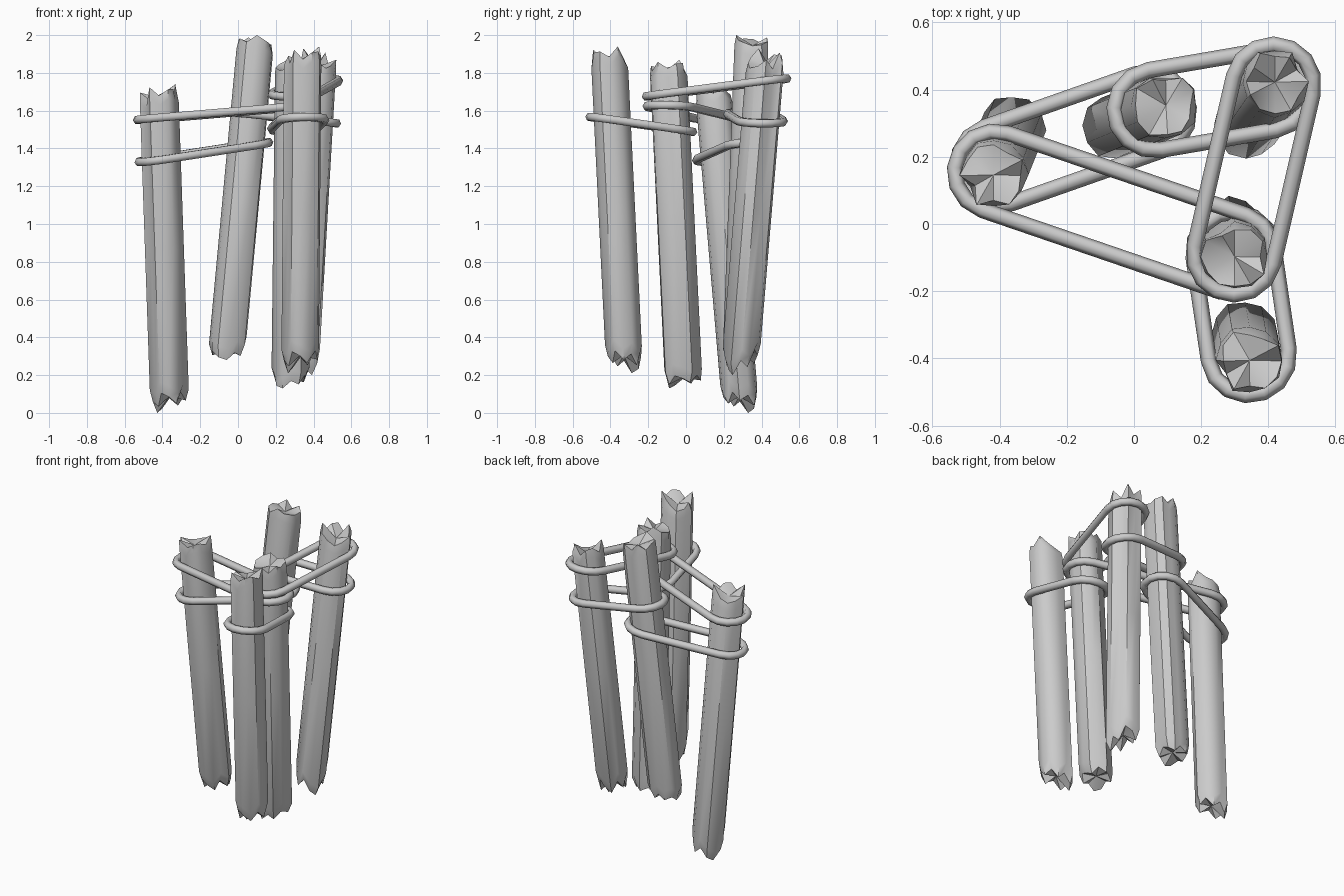
import bpy, bmesh, math, random
from mathutils import Vector

if "Cube" in bpy.data.objects:
    bpy.data.objects.remove(bpy.data.objects["Cube"])

SIDES = 12
R = 0.1          # log radius
LOOP_R = 0.12    # rope centreline radius around a log
ROPE = 0.024     # rope thickness radius
JAG = [0.0, 0.55, 0.3, 0.95, 0.75, 0.45, 1.0, 0.6, 0.85, 0.35, 0.7, 0.2]

# name: (bottom x, y, z), (top x, y, z), bottom jag depth, top jag depth
LOGS = {
    "left":   ((-0.36, 0.29, 0.0), (-0.42, 0.14, 1.74), 0.11, 0.08),
    "front":  ((0.33, -0.325, 0.21), (0.345, -0.41, 1.94), 0.12, 0.09),
    "middle": ((0.28, -0.015, 0.13), (0.30, -0.10, 1.87), 0.07, 0.06),
    "right":  ((0.325, 0.285, 0.20), (0.425, 0.43, 1.93), 0.14, 0.11),
    "back":   ((-0.06, 0.29, 0.28), (0.10, 0.355, 2.0), 0.07, 0.06),
}


def axis_at(name, z):
    b, t = Vector(LOGS[name][0]), Vector(LOGS[name][1])
    return b.lerp(t, (z - b.z) / (t.z - b.z))


def finish(bm, name, angle):
    bmesh.ops.recalc_face_normals(bm, faces=bm.faces)
    me = bpy.data.meshes.new(name)
    bm.to_mesh(me)
    bm.free()
    ob = bpy.data.objects.new(name, me)
    bpy.context.collection.objects.link(ob)
    bpy.ops.object.select_all(action='DESELECT')
    ob.select_set(True)
    bpy.context.view_layer.objects.active = ob
    bpy.ops.object.shade_smooth_by_angle(angle=math.radians(angle))


def bridge(bm, r1, r2):
    n = len(r1)
    for i in range(n):
        j = (i + 1) % n
        bm.faces.new((r1[i], r1[j], r2[j], r2[i]))


def make_log(name, seed):
    b, t, bj, tj = LOGS[name]
    rng = random.Random(seed)
    off = rng.randrange(SIDES)
    prof = [rng.uniform(0.94, 1.05) for _ in range(SIDES)]
    prof[off] = 0.82                                   # bark groove
    low = [b[2] + bj * JAG[(i + off) % SIDES] for i in range(SIDES)]
    high = [t[2] - tj * JAG[(i * 5 + off) % SIDES] for i in range(SIDES)]
    low_r = [rng.uniform(0.72, 0.92) for _ in range(SIDES)]
    high_r = [rng.choice((0.78, 0.92, 0.98)) for _ in range(SIDES)]
    one = [1.0] * SIDES
    bm = bmesh.new()

    def ring(zs, scale):
        vs = []
        for i in range(SIDES):
            a = 2 * math.pi * i / SIDES
            r = R * prof[i] * scale[i]
            c = axis_at(name, zs[i])
            vs.append(bm.verts.new((c.x + r * math.cos(a), c.y + r * math.sin(a), zs[i])))
        return vs

    rings = [ring(low, low_r),
             ring([z + 0.06 for z in low], one),
             ring([(b[2] + t[2]) / 2] * SIDES, one),
             ring([z - 0.05 for z in high], one),
             ring(high, high_r)]
    for r1, r2 in zip(rings, rings[1:]):
        bridge(bm, r1, r2)
    # splintered, slightly hollow ends
    for rim, z in ((rings[0], b[2] + bj * 0.8), (rings[-1], t[2] - tj * 0.9)):
        c = bm.verts.new(axis_at(name, z))
        for i in range(SIDES):
            bm.faces.new((rim[i], rim[(i + 1) % SIDES], c))
    finish(bm, name + "_log", 38)


def make_rope(n1, z1, n2, z2):
    p, q = axis_at(n1, z1), axis_at(n2, z2)
    d = (q - p).normalized()
    side = Vector((-d.y, d.x, 0)).normalized()
    up = d.cross(side)
    # stadium path: a half circle round each log
    path = []
    for c, start in ((q, -90), (p, 90)):
        for k in range(8):
            a = math.radians(start + 180 * k / 7)
            out = d * math.cos(a) + side * math.sin(a)
            path.append((c + out * LOOP_R, out))
    bm = bmesh.new()
    rings = []
    for c, out in path:
        rings.append([bm.verts.new(c + ROPE * (out * math.cos(a) + up * math.sin(a)))
                      for a in (math.pi * k / 3 for k in range(6))])
    for i in range(len(rings)):
        bridge(bm, rings[i], rings[(i + 1) % len(rings)])
    finish(bm, f"rope_{n1}_{n2}", 65)


for k, name in enumerate(LOGS):
    make_log(name, 11 + k)

# rope loops tying neighbouring logs
for loop in (("left", 1.56, "middle", 1.62),
             ("left", 1.345, "back", 1.415),
             ("back", 1.58, "right", 1.545),
             ("middle", 1.69, "right", 1.755),
             ("front", 1.55, "middle", 1.505)):
    make_rope(*loop)
